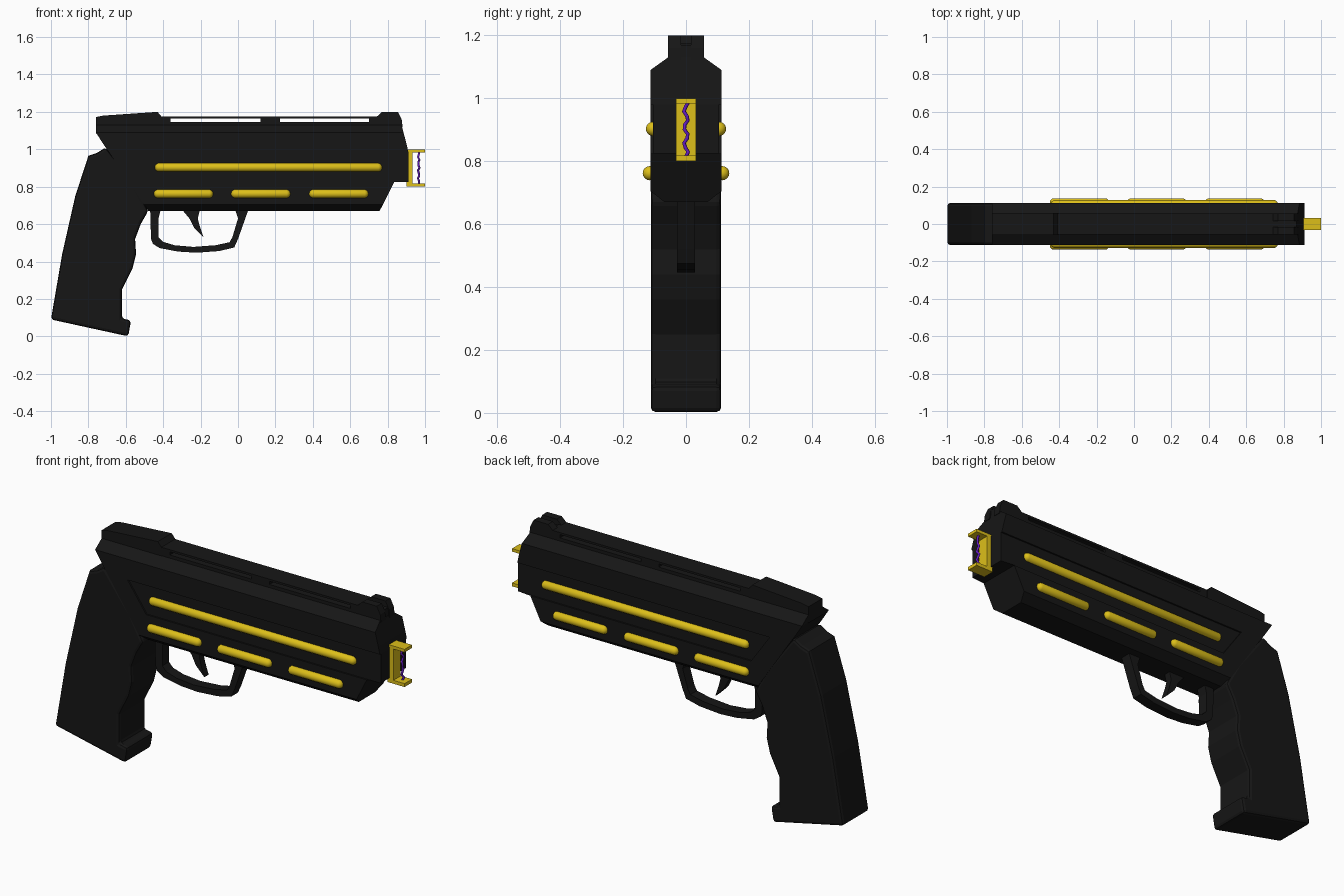
import bpy, bmesh
from math import sin, pi
from mathutils import Matrix

if "Cube" in bpy.data.objects:
    bpy.data.objects.remove(bpy.data.objects["Cube"])


def material(name, rgb):
    m = bpy.data.materials.new(name)
    m.diffuse_color = (*rgb, 1)
    m.use_nodes = True
    m.node_tree.nodes["Principled BSDF"].inputs["Base Color"].default_value = m.diffuse_color
    return m


BLACK = material("black_metal", (0.008, 0.008, 0.008))
GOLD = material("gold", (0.72, 0.52, 0.01))
PURPLE = material("purple_glow", (0.13, 0.01, 0.55))


def finish(name, bm, mat, smooth=False):
    bmesh.ops.recalc_face_normals(bm, faces=bm.faces[:])
    me = bpy.data.meshes.new(name)
    bm.to_mesh(me)
    bm.free()
    me.materials.append(mat)
    ob = bpy.data.objects.new(name, me)
    bpy.context.collection.objects.link(ob)
    if smooth:
        me.shade_smooth()
    return ob


def prism(name, pts, y0, y1, mat=BLACK, bevel=0):
    """Side profile (x, z) extruded from y0 to y1."""
    bm = bmesh.new()
    a = [bm.verts.new((x, y0, z)) for x, z in pts]
    b = [bm.verts.new((x, y1, z)) for x, z in pts]
    bm.faces.new(a)
    bm.faces.new(b[::-1])
    for i in range(len(pts)):
        j = (i + 1) % len(pts)
        bm.faces.new((a[i], a[j], b[j], b[i]))
    ob = finish(name, bm, mat)
    if bevel:
        mod = ob.modifiers.new("edge_bevel", 'BEVEL')
        mod.width = bevel
        mod.segments = 2
        mod.limit_method = 'ANGLE'
        mod.angle_limit = 1.0
    return ob


def loft(name, rows, mat=BLACK):
    """Stacked rectangles: (z, back x, front x, half width)."""
    bm = bmesh.new()
    rings = [[bm.verts.new(p) for p in ((a, -w, z), (b, -w, z), (b, w, z), (a, w, z))]
             for z, a, b, w in rows]
    bm.faces.new(rings[0])
    bm.faces.new(rings[-1])
    for r, s in zip(rings, rings[1:]):
        for i in range(4):
            j = (i + 1) % 4
            bm.faces.new((r[i], r[j], s[j], s[i]))
    return finish(name, bm, mat)


def capsule(name, x0, x1, y, z, r):
    bm = bmesh.new()
    bmesh.ops.create_uvsphere(bm, u_segments=16, v_segments=9, radius=r,
                              matrix=Matrix.Rotation(pi / 2, 4, 'Y'))
    for v in bm.verts:
        v.co.x += x1 - r if v.co.x > 0 else x0 + r
        v.co.y += y
        v.co.z += z
    return finish(name, bm, GOLD, True)


# Body: chamfered underside, recessed side panel, sloped shoulders
loft("body", [
    (0.67, -0.48, 0.757, 0.068), (0.705, -0.503, 0.775, 0.113),
    (0.825, -0.583, 0.835, 0.113), (0.825, -0.583, 0.912, 0.105),
    (0.98, -0.687, 0.912, 0.105), (0.98, -0.687, 0.912, 0.113),
    (1.02, -0.715, 0.903, 0.113), (1.09, -0.76, 0.885, 0.113),
    (1.13, -0.76, 0.875, 0.057)])
prism("panel_frame_rear", [(-0.687, 0.98), (-0.57, 0.98), (-0.46, 0.825), (-0.583, 0.825)],
      -0.113, 0.113)

# Grip with finger swell and flared butt
prism("grip", [(-0.70, 1.0), (-0.715, 1.005), (-0.755, 0.98), (-0.80, 0.965), (-0.87, 0.75),
               (-0.94, 0.44), (-1.0, 0.09), (-0.587, 0.0), (-0.572, 0.085), (-0.62, 0.095),
               (-0.62, 0.25), (-0.565, 0.36), (-0.545, 0.44), (-0.55, 0.52), (-0.52, 0.60),
               (-0.48, 0.67), (-0.55, 0.80)], -0.112, 0.112, bevel=0.015)

# Trigger guard and trigger
prism("trigger_guard", [(-0.47, 0.69), (-0.465, 0.52), (-0.455, 0.495), (-0.42, 0.472),
                        (-0.32, 0.453), (-0.22, 0.447), (-0.10, 0.456), (-0.02, 0.475),
                        (0.0, 0.52), (0.06, 0.69), (-0.02, 0.69), (0.0, 0.63), (-0.03, 0.53),
                        (-0.045, 0.503), (-0.12, 0.487), (-0.24, 0.478), (-0.34, 0.487),
                        (-0.40, 0.505), (-0.425, 0.53), (-0.425, 0.63), (-0.41, 0.69)],
      -0.028, 0.028)
prism("trigger", [(-0.31, 0.69), (-0.26, 0.63), (-0.235, 0.58), (-0.185, 0.53), (-0.205, 0.59),
                  (-0.215, 0.63), (-0.20, 0.69)], -0.018, 0.018)

# Top rail with see-through slots
W = 0.057
for name, x0, x1, z0, z1 in (("rail_base", -0.42, 0.87, 1.12, 1.147),
                             ("rail_top", -0.42, 0.76, 1.164, 1.175),
                             ("rail_post_rear", -0.42, -0.36, 1.14, 1.17),
                             ("rail_post_middle", 0.12, 0.225, 1.14, 1.17),
                             ("rail_post_front", 0.70, 0.76, 1.14, 1.17)):
    prism(name, [(x0, z0), (x1, z0), (x1, z1), (x0, z1)], -W, W)

# Sights: solid rear block, grooved front block
prism("rear_sight", [(-0.76, 1.085), (-0.76, 1.172), (-0.72, 1.18), (-0.43, 1.2),
                     (-0.405, 1.17), (-0.405, 1.12)], -0.058, 0.058)
front = [(0.735, 1.12), (0.735, 1.168), (0.77, 1.2), (0.855, 1.2), (0.875, 1.16), (0.88, 1.12)]
for side, y0, y1 in (("left", -W, -0.016), ("right", 0.016, W)):
    prism("front_sight_" + side, front, y0, y1)
prism("front_sight_groove", [(0.74, 1.12), (0.74, 1.17), (0.87, 1.17), (0.875, 1.12)],
      -0.016, 0.016)

# Gold light bars on both sides
for side, s in (("near", -1), ("far", 1)):
    capsule("upper_bar_" + side, -0.445, 0.77, s * 0.105, 0.903, 0.023)
    for i, x in enumerate((-0.45, -0.037, 0.38)):
        capsule(f"lower_bar_{side}_{i + 1}", x, x + 0.317, s * 0.115, 0.762, 0.023)

# Muzzle emitter bracket and arc
prism("emitter_bracket", [(0.90, 0.80), (1.0, 0.80), (1.0, 0.818), (0.934, 0.818),
                          (0.934, 0.984), (1.0, 0.984), (1.0, 1.0), (0.90, 1.0)],
      -0.031, 0.031, GOLD)
cu = bpy.data.curves.new("energy_arc", 'CURVE')
cu.dimensions = '3D'
cu.bevel_depth = 0.006
cu.bevel_resolution = 1
sp = cu.splines.new('POLY')
sp.points.add(12)
for i, p in enumerate(sp.points):
    p.co = (0.966 + 0.004 * sin(i * 2.3), 0.007 * sin(i * 1.7), 0.815 + 0.172 * i / 12, 1)
cu.materials.append(PURPLE)
bpy.context.collection.objects.link(bpy.data.objects.new("energy_arc", cu))
